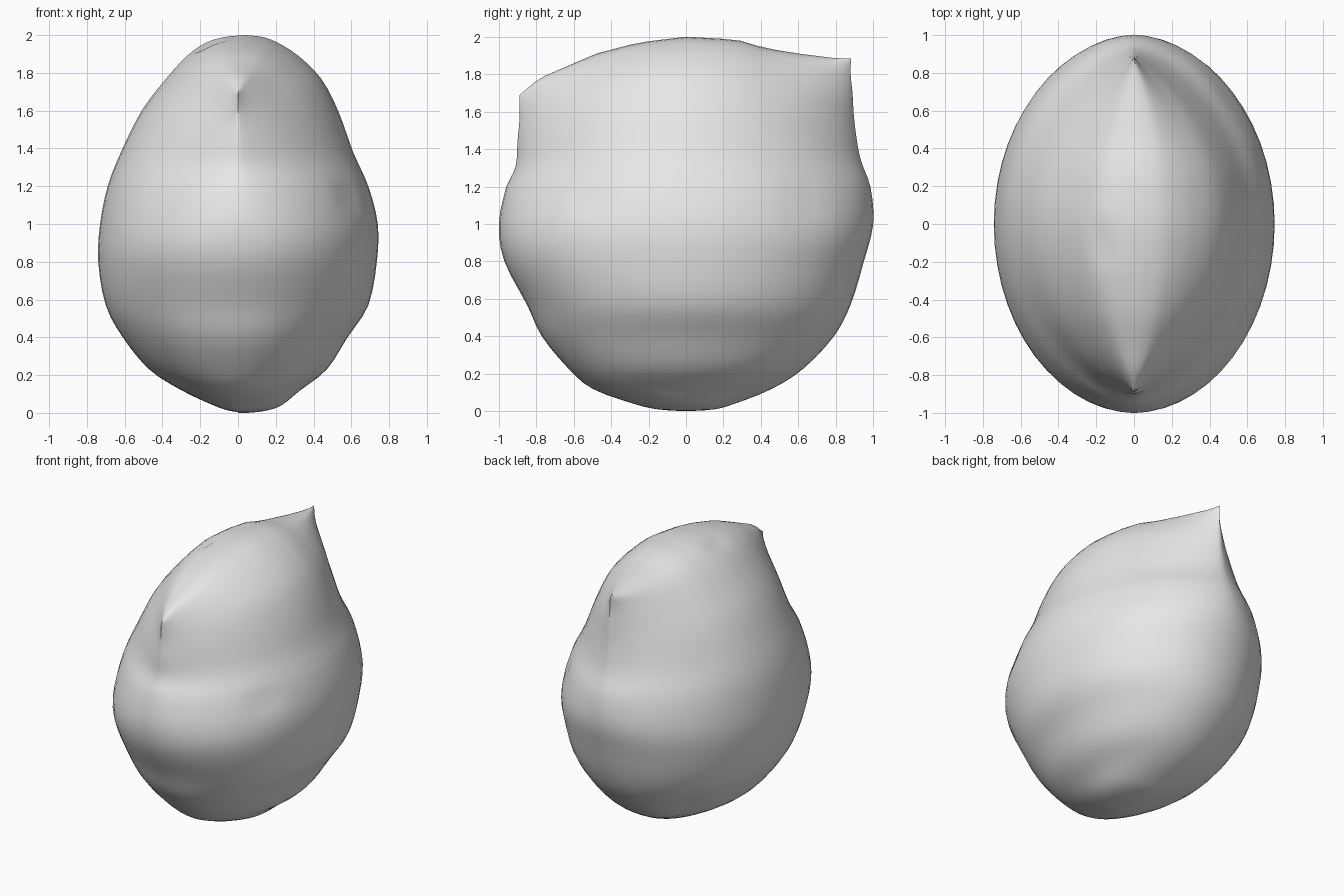
import bpy
import bmesh
import math
from mathutils import Vector

default_cube = bpy.data.objects.get("Cube")
if default_cube:
    bpy.data.objects.remove(default_cube, do_unlink=True)

SEGMENTS = 56
STEPS = 3

# Height, right edge, left edge, front edge, back edge of each level
LEVELS = [
    (0, .05, .05, 0, 0),
    (.01, -.04, .14, -.15, .15),
    (.04, -.13, .23, -.28, .26),
    (.12, -.3, .33, -.5, .46),
    (.23, -.47, .47, -.63, .63),
    (.4, -.61, .58, -.77, .79),
    (.57, -.7, .69, -.85, .88),
    (.8, -.74, .735, -.97, .95),
    (1, -.73, .74, -1, 1),
    (1.2, -.69, .69, -.96, .985),
    (1.38, -.62, .61, -.91, .93),
    (1.6, -.51, .53, -.9, .9),
    (1.77, -.38, .44, -.89, .89),
    (1.89, -.27, .32, -.89, .88),
    (1.96, -.17, .21, -.89, .88),
    (1.99, -.07, .13, -.89, .88),
    (2, .04, .04, -.89, .88),
]

# Height of the top ridge from front to back
RIDGE = [(-.9, 1.68), (-.78, 1.78), (-.48, 1.91), (-.25, 1.97), (0, 2),
         (.27, 1.985), (.42, 1.94), (.6, 1.91), (.8, 1.885), (.9, 1.885)]

# Small dents: centre, radius, depth
DENTS = [((.56, -.5, 1.13), .07, .03), ((-.17, -.12, 1.95), .06, .025),
         ((-.4, .55, .3), .12, .03), ((.45, .6, 1.1), .12, .02)]


def ridge_height(y):
    y = max(RIDGE[0][0], min(RIDGE[-1][0], y))
    for (start, low), (end, high) in zip(RIDGE, RIDGE[1:]):
        if y <= end:
            return low + (high - low) * (y - start) / (end - start)
    return RIDGE[-1][1]


def smooth_levels(rows, steps):
    """Pass a smooth curve through the listed levels."""
    result = []
    for i in range(len(rows) - 1):
        before, after = rows[max(i - 1, 0)], rows[min(i + 2, len(rows) - 1)]
        for k in range(steps):
            t = k / steps
            result.append([
                b + t / 2 * (c - a + t * (2 * a - 5 * b + 4 * c - d
                                          + t * (3 * (b - c) + d - a)))
                for a, b, c, d in zip(before, rows[i], rows[i + 1], after)])
    return result + [list(rows[-1])]


def level_point(level, angle):
    """Lens-shaped outline that grows more pointed towards the ridge."""
    z, right, left, front, back = level
    across, along = math.cos(angle), math.sin(angle)
    pointed = 1 + .7 * max(0, min(1, z - .9))
    x = (left if across > 0 else right) * abs(across) ** pointed
    y = (back if along > 0 else -front) * along
    if z > 1.2:
        z = 1.2 + (z - 1.2) * (ridge_height(y) - 1.2) / .8
    return Vector((x, y, max(z, 0)))


def dented(point):
    inward = (Vector((0, 0, 1)) - point).normalized()
    for centre, radius, depth in DENTS:
        distance = (point - Vector(centre)).length
        point = point + inward * depth * math.exp(-(distance / radius) ** 2)
    return point


# Loft the body from bottom point to top ridge
bm = bmesh.new()
rings = []
for level in smooth_levels(LEVELS, STEPS):
    angles = [math.tau * k / SEGMENTS for k in range(SEGMENTS)]
    rings.append([bm.verts.new(dented(level_point(level, a))) for a in angles])
for lower, upper in zip(rings, rings[1:]):
    for k in range(SEGMENTS):
        n = (k + 1) % SEGMENTS
        bm.faces.new((lower[k], lower[n], upper[n], upper[k]))
bmesh.ops.remove_doubles(bm, verts=bm.verts, dist=.001)
bmesh.ops.recalc_face_normals(bm, faces=bm.faces)

mesh = bpy.data.meshes.new("body")
bm.to_mesh(mesh)
bm.free()
body = bpy.data.objects.new("body", mesh)
bpy.context.collection.objects.link(body)

# Plain light grey surface
grey = bpy.data.materials.new("light grey")
grey.use_nodes = True
colour = (.8, .8, .8, 1)
grey.diffuse_color = colour
grey.node_tree.nodes["Principled BSDF"].inputs["Base Color"].default_value = colour
mesh.materials.append(grey)

# Smooth shading
bpy.ops.object.select_all(action='DESELECT')
body.select_set(True)
bpy.context.view_layer.objects.active = body
bpy.ops.object.shade_smooth_by_angle(angle=math.radians(60))
